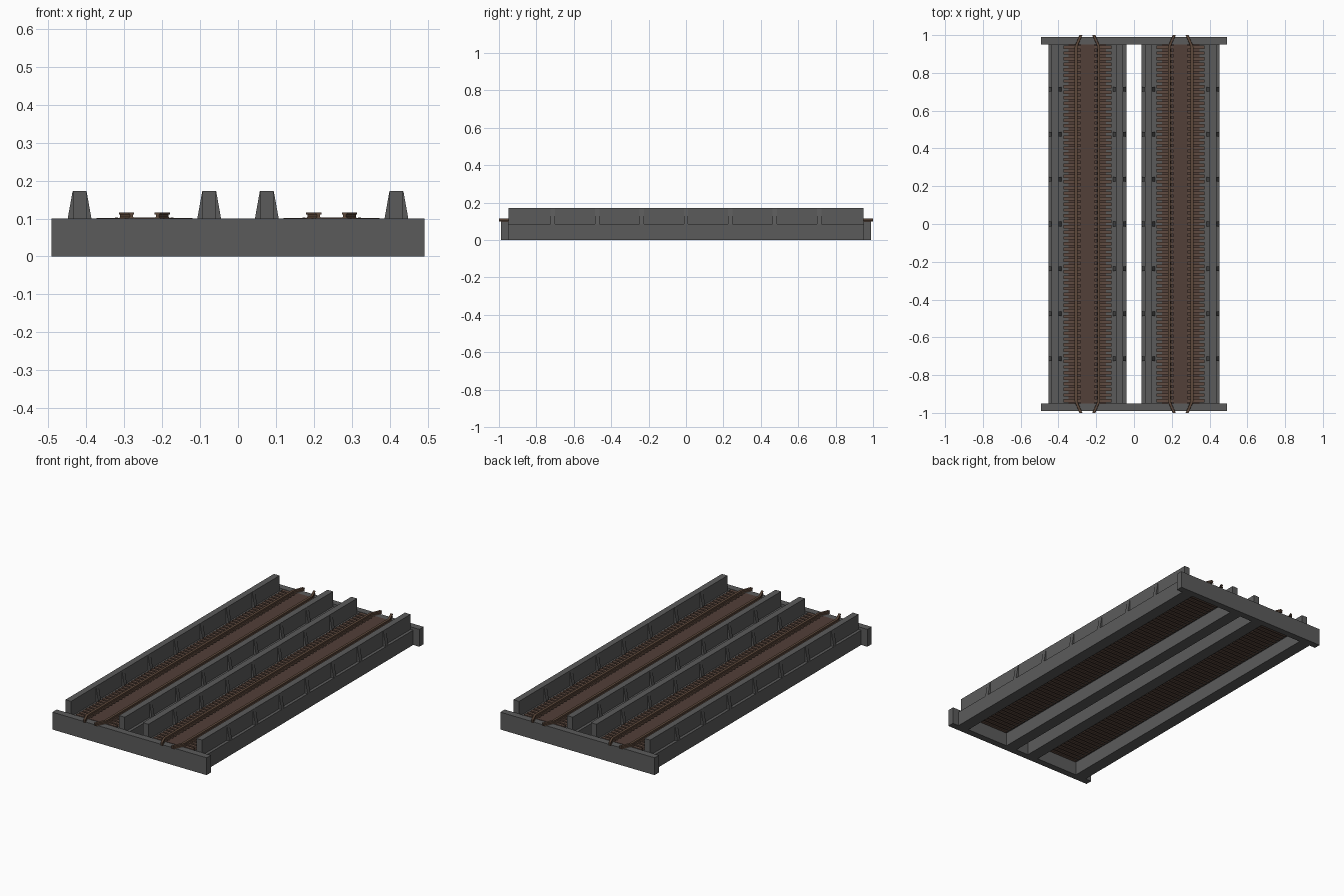
import bpy, bmesh

if "Cube" in bpy.data.objects:
    bpy.data.objects.remove(bpy.data.objects["Cube"])

def material(name, rgb):
    m = bpy.data.materials.new(name)
    m.diffuse_color = (*rgb, 1)
    m.use_nodes = True
    m.node_tree.nodes["Principled BSDF"].inputs["Base Color"].default_value = m.diffuse_color
    return m

STEEL = material("grey steel", (0.105, 0.105, 0.105))
TIMBER = material("brown timber", (0.085, 0.05, 0.04))
TIE = material("tie brown", (0.115, 0.07, 0.052))
RUST = material("rusty rail", (0.11, 0.066, 0.044))

def finish(bm, name, mat):
    bmesh.ops.recalc_face_normals(bm, faces=bm.faces)
    me = bpy.data.meshes.new(name)
    bm.to_mesh(me)
    bm.free()
    me.materials.append(mat)
    ob = bpy.data.objects.new(name, me)
    bpy.context.collection.objects.link(ob)
    return ob

def sweep(bm, sections):
    """Join equal rings of points into a closed solid."""
    rings = [[bm.verts.new(p) for p in s] for s in sections]
    n = len(rings[0])
    for a, b in zip(rings, rings[1:]):
        for i in range(n):
            j = (i + 1) % n
            bm.faces.new((a[i], a[j], b[j], b[i]))
    bm.faces.new(rings[0])
    bm.faces.new(rings[-1])

def box(bm, x0, x1, y0, y1, z0, z1):
    ring = [(x0, z0), (x1, z0), (x1, z1), (x0, z1)]
    sweep(bm, [[(x, y, z) for x, z in ring] for y in (y0, y1)])

L = 0.95           # half length of the girders
TRACK = 0.247      # track centre
GIRDER = 0.171     # girder offset from the track centre
LEDGE = 0.085      # height of the lower beams

# end beams across both decks
for s, label in ((-1, "front"), (1, "back")):
    bm = bmesh.new()
    box(bm, -0.492, 0.492, *sorted((s * L, s * 0.989)), 0, 0.1)
    finish(bm, label + "_end_beam", STEEL)

for t, side in ((-1, "left"), (1, "right")):
    c = t * TRACK

    # plate girders: lower beam with a narrower wall, one profile
    for s, label in ((-1, "a"), (1, "b")):
        g = c + s * GIRDER
        bm = bmesh.new()
        prof = [(-0.035, 0), (0.035, 0), (0.035, LEDGE), (0.018, LEDGE),
                (0.018, 0.172), (-0.018, 0.172), (-0.018, LEDGE), (-0.035, LEDGE)]
        sweep(bm, [[(g + x, y, z) for x, z in prof] for y in (-L, L)])
        finish(bm, f"{side}_girder_{label}", STEEL)

        # tapered stiffeners on both faces of the wall
        bm = bmesh.new()
        wedge = [(-0.034, LEDGE), (0.034, LEDGE), (0.0185, 0.1715), (-0.0185, 0.1715)]
        for i in range(-3, 4):
            y = i * 0.2375
            sweep(bm, [[(g + x, y + d, z) for x, z in wedge] for d in (-0.012, 0.012)])
        finish(bm, f"{side}_stiffeners_{label}", STEEL)

        # floor ledge beside the ties
        bm = bmesh.new()
        box(bm, *sorted((c + s * 0.10, c + s * 0.14)), -L, L, 0.079, LEDGE)
        finish(bm, f"{side}_floor_ledge_{label}", STEEL)

    # timber deck under the ties
    bm = bmesh.new()
    box(bm, c - 0.10, c + 0.10, -L, L, 0.079, 0.088)
    finish(bm, side + "_under_deck", TIMBER)

    # cross ties with rail clips
    ties, clips = bmesh.new(), bmesh.new()
    n = 64
    for i in range(n):
        y = -L + (i + 0.5) * 2 * L / n
        box(ties, c - 0.127, c + 0.127, y - 0.009, y + 0.009, 0.074, 0.101)
        for s in (-1, 1):
            for o in (0.047, 0.073):
                x = c + s * o
                box(clips, x - 0.004, x + 0.004, y - 0.005, y + 0.005, 0.1, 0.103)
    finish(ties, side + "_ties", TIE)
    finish(clips, side + "_rail_clips", RUST)

    # centre boards
    bm = bmesh.new()
    box(bm, c - 0.037, c + 0.037, -L, L, 0.085, 0.102)
    finish(bm, side + "_centre_boards", TIMBER)

    # guard rails, bent inward at both ends
    rail = [(-0.008, 0.1), (0.008, 0.1), (0.004, 0.104), (0.004, 0.111),
            (0.007, 0.111), (0.007, 0.116), (-0.007, 0.116), (-0.007, 0.111),
            (-0.004, 0.111), (-0.004, 0.104)]
    bm = bmesh.new()
    for s in (-1, 1):
        path = [(0.034, -1), (0.06, -0.94), (0.06, 0.94), (0.034, 1)]
        sweep(bm, [[(c + s * o + x, y, z) for x, z in rail] for o, y in path])
    finish(bm, side + "_guard_rails", RUST)
